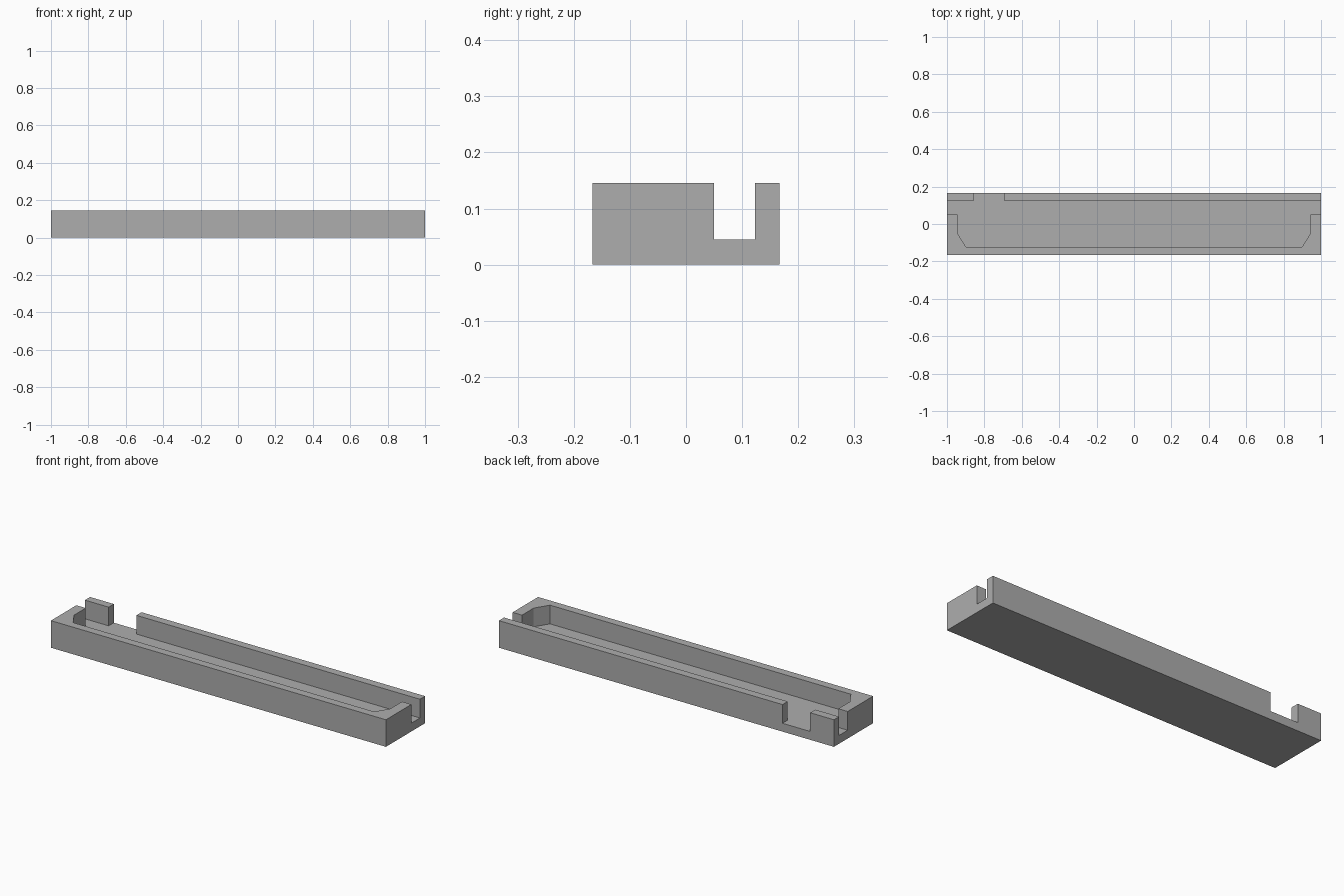
import bpy
import bmesh

default = bpy.data.objects.get("Cube")
if default:
    bpy.data.objects.remove(default, do_unlink=True)

# Overall size
HALF_X, HALF_Y, HEIGHT, FLOOR = 1.0, 0.167, 0.146, 0.045
SLOT_FRONT, SLOT_BACK = 0.05, 0.123   # channel running out of both ends
PAST = 0.1                            # cutter overshoot

grey = bpy.data.materials.new("plain_grey")
grey.use_nodes = True
colour = (0.42, 0.42, 0.42, 1)
grey.diffuse_color = colour
grey.node_tree.nodes["Principled BSDF"].inputs["Base Color"].default_value = colour


def prism(name, outline, z0, z1):
    """Extrude a flat outline from z0 up to z1."""
    bm = bmesh.new()
    face = bm.faces.new([bm.verts.new((x, y, z0)) for x, y in outline])
    top = bmesh.ops.extrude_face_region(bm, geom=[face])["geom"]
    verts = [v for v in top if isinstance(v, bmesh.types.BMVert)]
    bmesh.ops.translate(bm, verts=verts, vec=(0, 0, z1 - z0))
    bmesh.ops.recalc_face_normals(bm, faces=bm.faces)
    mesh = bpy.data.meshes.new(name)
    bm.to_mesh(mesh)
    bm.free()
    mesh.materials.append(grey)
    obj = bpy.data.objects.new(name, mesh)
    bpy.context.scene.collection.objects.link(obj)
    return obj


# Solid block
tray = prism("tray", [(-HALF_X, -HALF_Y), (HALF_X, -HALF_Y),
                      (HALF_X, HALF_Y), (-HALF_X, HALF_Y)], 0, HEIGHT)

# Recess outline: chamfered pocket, open-ended channel, notch in the back rail
half = [(0.898, -0.123), (0.944, -0.05), (0.944, SLOT_FRONT),
        (HALF_X + PAST, SLOT_FRONT), (HALF_X + PAST, SLOT_BACK)]
notch = [(-0.693, SLOT_BACK), (-0.693, HALF_Y + PAST),
         (-0.858, HALF_Y + PAST), (-0.858, SLOT_BACK)]
mirrored = [(-x, y) for x, y in reversed(half)]
cutter = prism("recess_cutter", half + notch + mirrored, FLOOR, HEIGHT + PAST)
cutter.hide_render = True

# Cut the recess and bake the result
cut = tray.modifiers.new("recess", 'BOOLEAN')
cut.operation = 'DIFFERENCE'
cut.solver = 'EXACT'
cut.object = cutter
bpy.context.view_layer.update()
graph = bpy.context.evaluated_depsgraph_get()
result = bpy.data.meshes.new_from_object(tray.evaluated_get(graph))
tray.modifiers.clear()
tray.data = result
bpy.data.objects.remove(cutter, do_unlink=True)

result.materials.clear()
result.materials.append(grey)
for face in result.polygons:
    face.material_index = 0
    face.use_smooth = False
